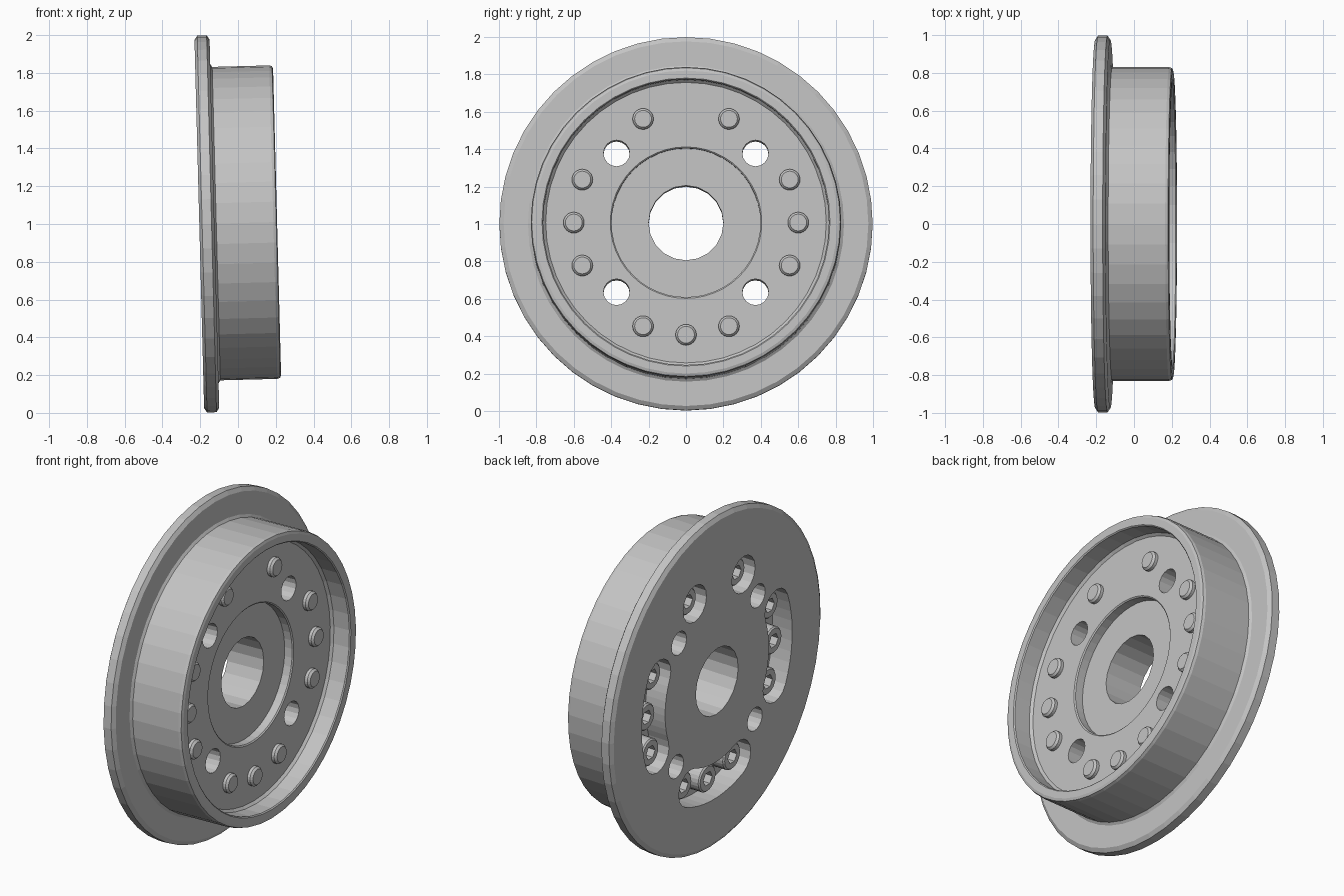
import bpy, bmesh, math
from mathutils import Matrix

cube = bpy.data.objects.get("Cube")
if cube:
    bpy.data.objects.remove(cube, do_unlink=True)

# One plain grey material
grey = bpy.data.materials.new("plain grey")
grey.use_nodes = True
colour = (0.55, 0.55, 0.55, 1)
grey.diffuse_color = colour
grey.node_tree.nodes["Principled BSDF"].inputs["Base Color"].default_value = colour

# The whole wheel leans slightly on its axle
PLACE = Matrix.Translation((0, 0, 1.005)) @ Matrix.Rotation(math.radians(-1.5), 4, "Y")
BACK, FLOOR, HUB, FRONT = -0.205, 0.085, 0.03, 0.207
POCKET = -0.075
BOLT_R = 0.6


def finish(bm, name):
    bmesh.ops.recalc_face_normals(bm, faces=bm.faces)
    mesh = bpy.data.meshes.new(name)
    bm.to_mesh(mesh)
    bm.free()
    mesh.materials.append(grey)
    obj = bpy.data.objects.new(name, mesh)
    obj.matrix_world = PLACE
    bpy.context.collection.objects.link(obj)
    return obj


def loft(bm, rings):
    """Skin a list of equal-length point rings and cap both ends."""
    loops = [[bm.verts.new(p) for p in ring] for ring in rings]
    n = len(loops[0])
    for a, b in zip(loops, loops[1:]):
        for i in range(n):
            j = (i + 1) % n
            bm.faces.new((a[i], a[j], b[j], b[i]))
    bm.faces.new(loops[0])
    bm.faces.new(loops[-1])


def ring(x, r, n, cy=0, cz=0, hexagon=False):
    pts = []
    for i in range(n):
        t = math.tau * i / n
        k = 1.0
        if hexagon:
            k = math.cos(math.pi / 6) / math.cos(t % (math.pi / 3) - math.pi / 6)
        pts.append((x, cy + r * k * math.cos(t), cz + r * k * math.sin(t)))
    return pts


def slot(bm, start, end, mid, half, x0, x1, steps=8):
    """Prism with a round-ended arc outline; equal angles give a plain hole."""
    a0, a1 = math.radians(start), math.radians(end)
    n = round((end - start) / 5)
    outline = []

    def cap(a, first):
        for i in range(steps):
            t = first + math.pi * i / steps
            outline.append((mid * math.cos(a) + half * math.cos(t),
                            mid * math.sin(a) + half * math.sin(t)))

    def arc(a, b, r):
        for i in range(n):
            t = a + (b - a) * i / n
            outline.append((r * math.cos(t), r * math.sin(t)))

    cap(a1, a1)
    arc(a1, a0, mid - half)
    cap(a0, a0 + math.pi)
    arc(a0, a1, mid + half)
    loft(bm, [[(x, y, z) for y, z in outline] for x in (x0, x1)])


# Wheel body: flange, tread, inner rim, web and hub recess
profile = [
    (BACK, 0.975), (BACK + 0.015, 0.998), (-0.14, 0.998), (-0.125, 0.975),
    (-0.125, 0.845), (-0.115, 0.83),
    (FRONT - 0.02, 0.83), (FRONT - 0.005, 0.825), (FRONT, 0.81),
    (FRONT, 0.77), (FRONT - 0.006, 0.764), (FLOOR + 0.014, 0.764), (FLOOR, 0.75),
    (FLOOR, 0.405), (FLOOR - 0.006, 0.398), (HUB, 0.398),
]
bm = bmesh.new()
loft(bm, [ring(x, r, 48) for x, r in profile])
wheel = finish(bm, "wheel_body")

# Cutter: axle bore, four through holes and bolt pockets in the back
bm = bmesh.new()
slot(bm, 0, 0, 0, 0.2, -0.5, 0.5, 10)
for a in (45, 135, 225, 315):
    slot(bm, a, a, 0.525, 0.07, -0.5, 0.5)
for a in (67.5, 112.5):
    slot(bm, a, a, BOLT_R, 0.11, -0.5, POCKET)
for a in (0, 180, 270):
    slot(bm, a - 22.5, a + 22.5, BOLT_R, 0.11, -0.5, POCKET)
cutter = finish(bm, "hole_cutter")
cutter.hide_render = True

cut = wheel.modifiers.new("holes", "BOOLEAN")
cut.operation = "DIFFERENCE"
cut.solver = "EXACT"
cut.object = cutter
bpy.context.view_layer.update()
graph = bpy.context.evaluated_depsgraph_get()
wheel.data = bpy.data.meshes.new_from_object(wheel.evaluated_get(graph))
wheel.modifiers.clear()
bpy.data.objects.remove(cutter, do_unlink=True)

# Socket-head bolts, running from the pockets to the front of the web
HEAD, TIP = POCKET - 0.085, FLOOR + 0.03
angles = [67.5, 112.5] + [a + d for a in (0, 180, 270) for d in (-22.5, 0, 22.5)]
for number, angle in enumerate(angles, 1):
    cy = BOLT_R * math.cos(math.radians(angle))
    cz = BOLT_R * math.sin(math.radians(angle))
    bm = bmesh.new()
    loft(bm, [
        ring(HEAD + 0.05, 0.042, 24, cy, cz, True),
        ring(HEAD, 0.042, 24, cy, cz, True),
        ring(HEAD, 0.072, 24, cy, cz),
        ring(HEAD + 0.008, 0.08, 24, cy, cz),
        ring(POCKET, 0.08, 24, cy, cz),
        ring(POCKET, 0.056, 24, cy, cz),
        ring(TIP - 0.012, 0.056, 24, cy, cz),
        ring(TIP, 0.045, 24, cy, cz),
    ])
    finish(bm, f"bolt_{number}")
